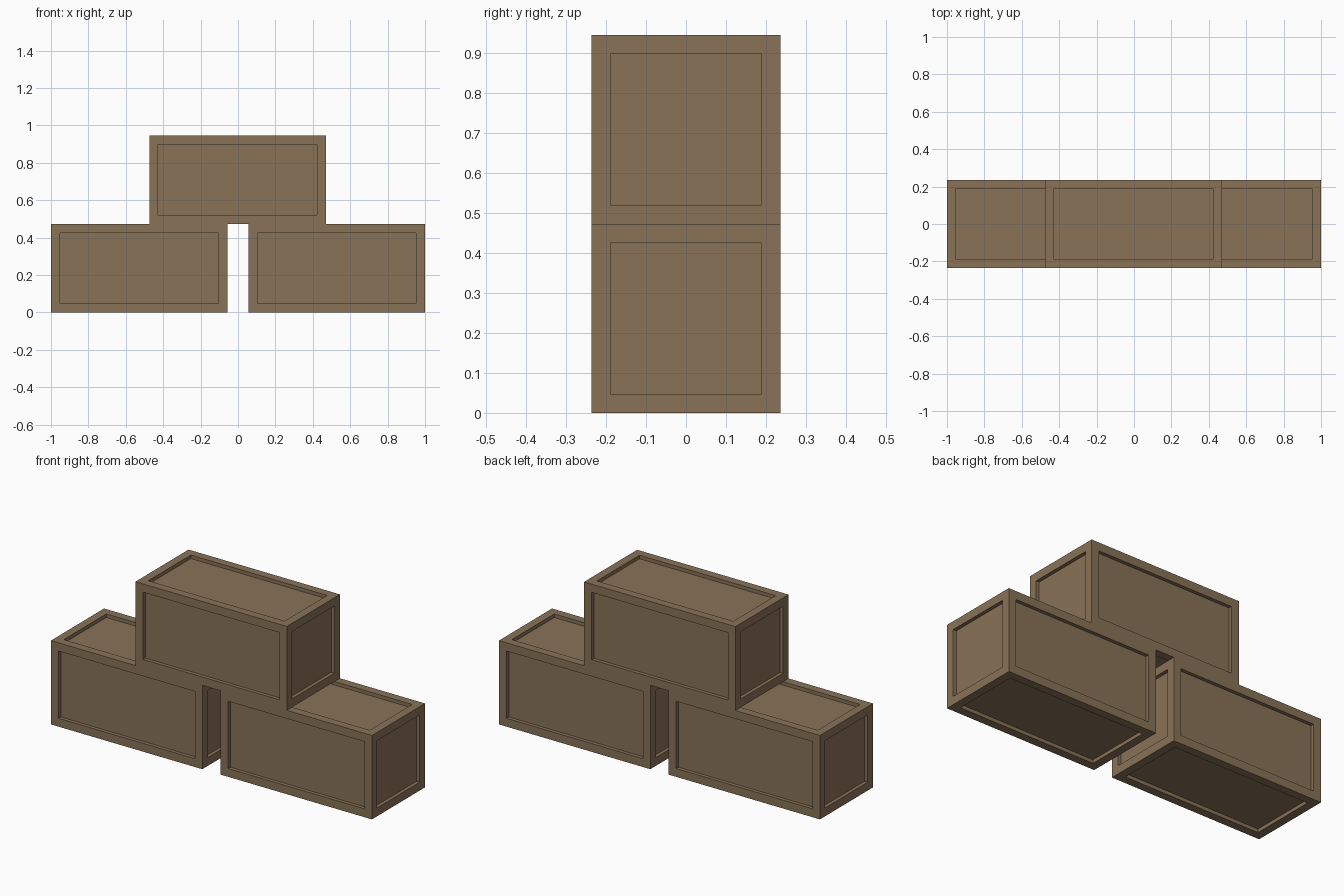
import bpy, bmesh
from mathutils import Matrix

if "Cube" in bpy.data.objects:
    bpy.data.objects.remove(bpy.data.objects["Cube"])

LENGTH, SIDE = 0.943, 0.4725     # crate length, and its width and height
FRAME, RECESS = 0.047, 0.02      # border width and panel depth

wood = bpy.data.materials.new("brown_wood")
wood.diffuse_color = (0.25, 0.17, 0.095, 1)
wood.use_nodes = True
wood.node_tree.nodes["Principled BSDF"].inputs["Base Color"].default_value = wood.diffuse_color


def crate(name, x, z):
    """Box with a framed, sunken panel on each of its six faces."""
    bm = bmesh.new()
    bmesh.ops.create_cube(bm, size=1, matrix=Matrix.Diagonal((LENGTH, SIDE, SIDE, 1)))
    panels = bm.faces[:]
    bmesh.ops.inset_individual(bm, faces=panels, thickness=FRAME, use_even_offset=True)
    # straight walls down to the sunken panel
    bmesh.ops.inset_individual(bm, faces=panels, thickness=0, depth=-RECESS)
    mesh = bpy.data.meshes.new(name)
    bm.to_mesh(mesh)
    bm.free()
    mesh.materials.append(wood)
    obj = bpy.data.objects.new(name, mesh)
    obj.location = (x, 0, z + SIDE / 2)
    bpy.context.collection.objects.link(obj)


# two crates on the ground, one bridging the gap
crate("left_crate", -1 + LENGTH / 2, 0)
crate("right_crate", 1 - LENGTH / 2, 0)
crate("top_crate", -0.002, SIDE)
